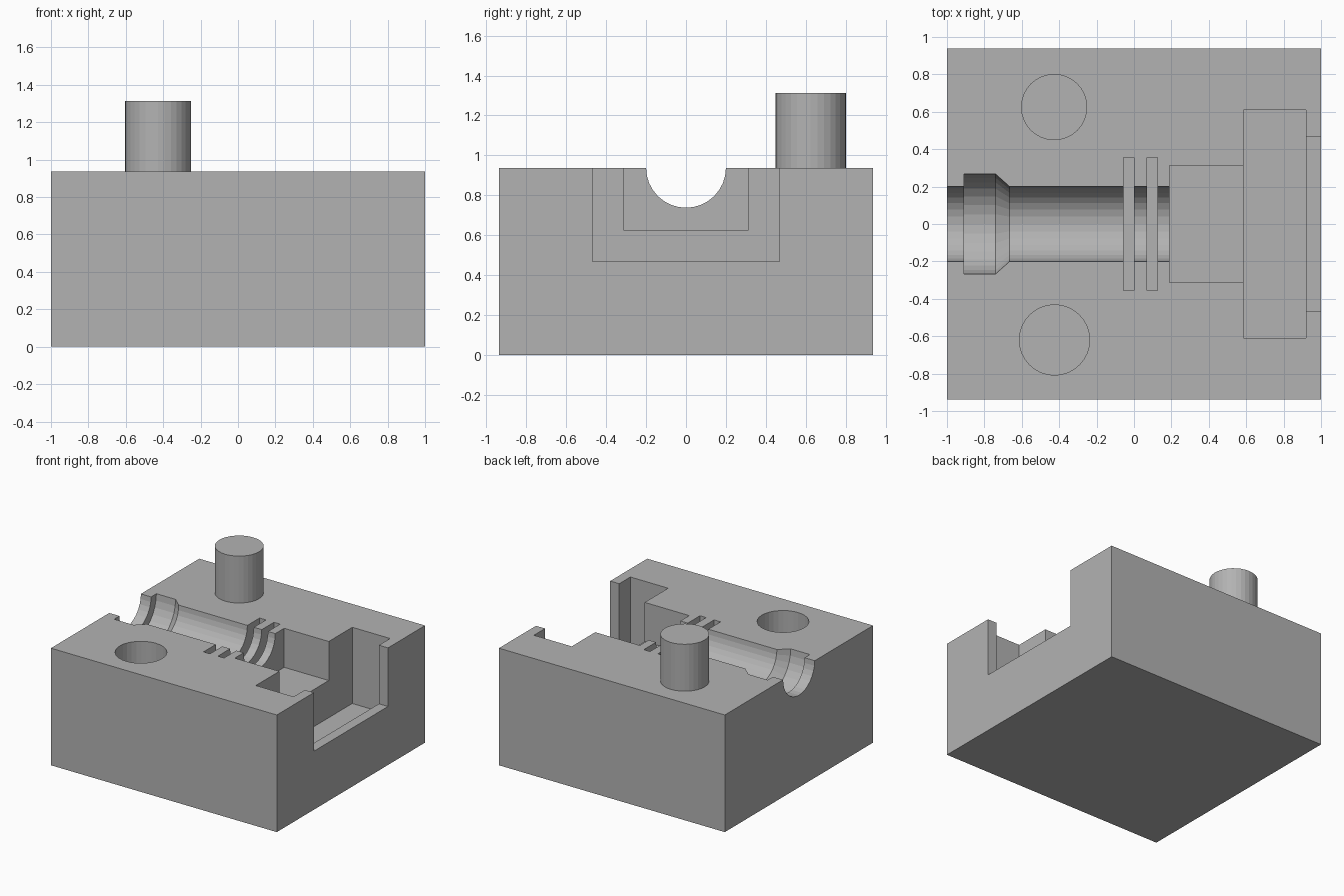
import bpy, bmesh, math
from mathutils import Matrix

if "Cube" in bpy.data.objects:
    bpy.data.objects.remove(bpy.data.objects["Cube"])

TOP = 0.9375      # parting face height
SEG = 32

grey = bpy.data.materials.new("plain grey")
grey.diffuse_color = (0.45, 0.45, 0.45, 1)
grey.use_nodes = True
grey.node_tree.nodes["Principled BSDF"].inputs["Base Color"].default_value = grey.diffuse_color


def add_object(name, bm):
    bmesh.ops.recalc_face_normals(bm, faces=bm.faces)
    me = bpy.data.meshes.new(name)
    bm.to_mesh(me)
    bm.free()
    me.materials.append(grey)
    ob = bpy.data.objects.new(name, me)
    bpy.context.collection.objects.link(ob)
    return ob


def box(name, x0, x1, half_y, z0, z1):
    bm = bmesh.new()
    m = Matrix.Translation(((x0 + x1) / 2, 0, (z0 + z1) / 2)) @ \
        Matrix.Diagonal((x1 - x0, 2 * half_y, z1 - z0, 1))
    bmesh.ops.create_cube(bm, size=1, matrix=m)
    return add_object(name, bm)


def cylinder(name, x, y, r, z0, z1):
    bm = bmesh.new()
    bmesh.ops.create_cone(bm, cap_ends=True, segments=SEG, radius1=r, radius2=r,
                          depth=z1 - z0, matrix=Matrix.Translation((x, y, (z0 + z1) / 2)))
    return add_object(name, bm)


def revolve_x(name, profile):
    """Closed solid of revolution about the x axis at parting height."""
    bm = bmesh.new()
    rings = []
    for x, r in profile:
        rings.append([bm.verts.new((x, r * math.cos(a), TOP + r * math.sin(a)))
                      for a in (2 * math.pi * i / SEG for i in range(SEG))])
    for a, b in zip(rings, rings[1:]):
        for i in range(SEG):
            j = (i + 1) % SEG
            bm.faces.new((a[i], a[j], b[j], b[i]))
    bm.faces.new(rings[0])
    bm.faces.new(rings[-1])
    return add_object(name, bm)


def combine(body, tool, operation):
    tool.hide_render = True
    mod = body.modifiers.new(tool.name, 'BOOLEAN')
    mod.operation = operation
    mod.solver = 'EXACT'
    mod.object = tool
    bpy.context.view_layer.update()
    bpy.context.view_layer.objects.active = body
    bpy.ops.object.modifier_apply(modifier=mod.name)
    bpy.data.objects.remove(tool, do_unlink=True)
    bpy.context.view_layer.update()


# Main block
block = box("mould_block", -1, 1, 0.9375, 0, TOP)

# Round channel with a wider collar near its open end
combine(block, revolve_x("channel_cutter", [
    (-1.1, 0.2), (-0.91, 0.2), (-0.91, 0.267), (-0.74, 0.267),
    (-0.665, 0.2), (0.3, 0.2)]), 'DIFFERENCE')

# Square-section pockets: two thin slots, neck, wide pocket, end opening
for x0, x1, half in [(-0.057, 0.0, 0.355), (0.07, 0.125, 0.355),
                     (0.19, 0.7, 0.3125), (0.585, 0.92, 0.61),
                     (0.8, 1.1, 0.469)]:
    combine(block, box("pocket_cutter", x0, x1, half, TOP - half, TOP + 0.3), 'DIFFERENCE')

# Socket and matching alignment peg
combine(block, cylinder("socket_cutter", -0.425, -0.62, 0.188, TOP - 0.39, TOP + 0.2), 'DIFFERENCE')
combine(block, cylinder("alignment_peg", -0.427, 0.625, 0.177, TOP - 0.1, 1.313), 'UNION')
